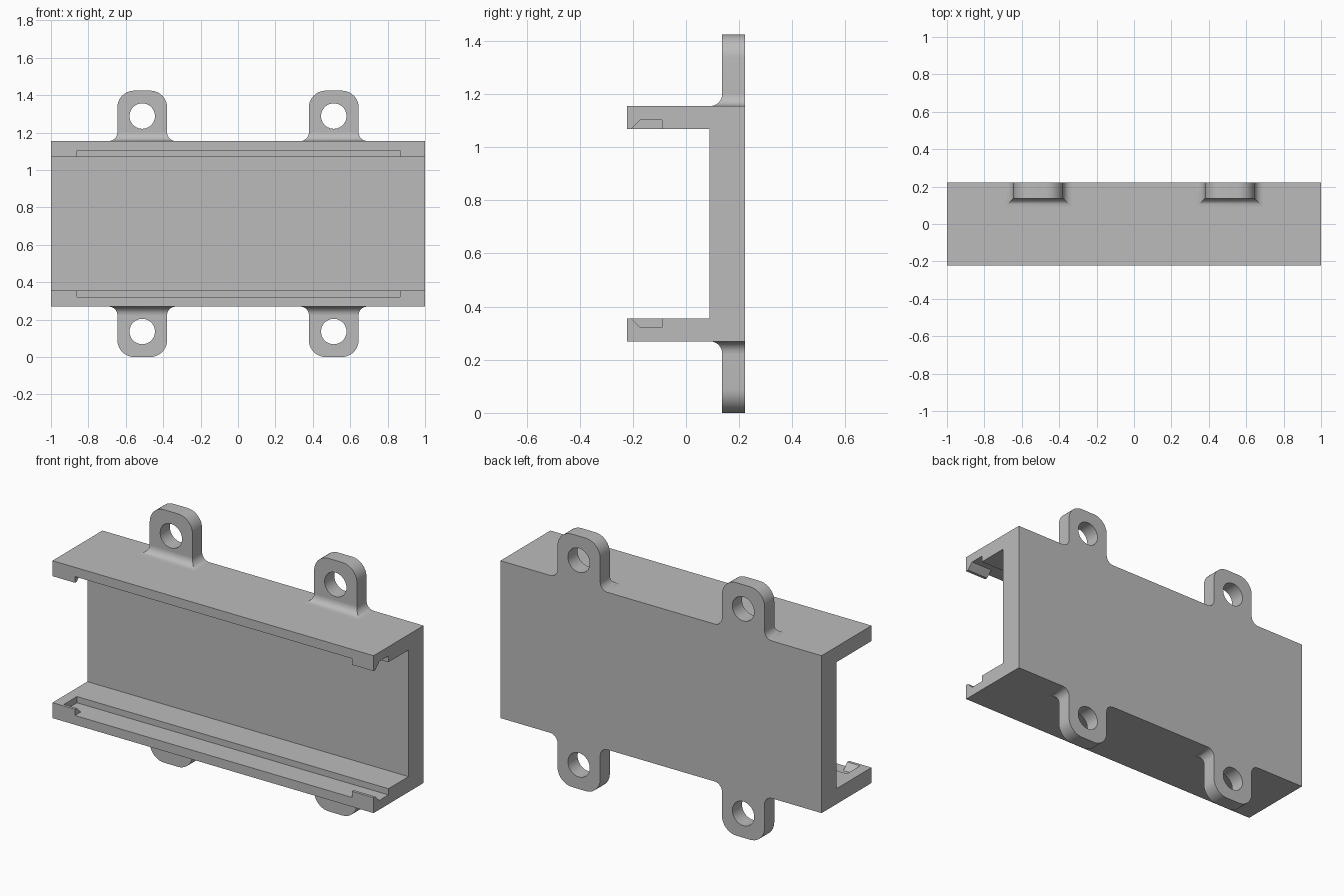
import bpy, bmesh, math
from mathutils import Vector

cube = bpy.data.objects.get("Cube")
if cube:
    bpy.data.objects.remove(cube, do_unlink=True)

MID = 0.712            # height of the horizontal symmetry plane
OUTER, INNER, GROOVE = 0.443, 0.356, 0.391   # flange heights from MID
FRONT, BACK, FLOOR = -0.222, 0.222, 0.088    # depths along y
EAR_FRONT, EAR_HALF, EAR_X = 0.136, 0.133, 0.512
FILLET, CORNER = 0.045, 0.09

grey = bpy.data.materials.new("plain grey")
grey.use_nodes = True
grey.diffuse_color = (0.5, 0.5, 0.5, 1)
bsdf = next(n for n in grey.node_tree.nodes if n.type == "BSDF_PRINCIPLED")
bsdf.inputs["Base Color"].default_value = (0.5, 0.5, 0.5, 1)


def finish(name, bm):
    bmesh.ops.recalc_face_normals(bm, faces=bm.faces)
    mesh = bpy.data.meshes.new(name)
    bm.to_mesh(mesh)
    bm.free()
    mesh.materials.append(grey)
    obj = bpy.data.objects.new(name, mesh)
    bpy.context.collection.objects.link(obj)
    return obj


def activate(obj):
    bpy.ops.object.select_all(action="DESELECT")
    obj.select_set(True)
    bpy.context.view_layer.objects.active = obj


def prism(name, loops, shift):
    """Fill the outline (and any holes) and extrude it by shift."""
    bm = bmesh.new()
    edges = []
    for loop in loops:
        verts = [bm.verts.new(p) for p in loop]
        if len(loops) == 1:
            bm.faces.new(verts)
        else:
            edges += [bm.edges.new((v, verts[i - 1])) for i, v in enumerate(verts)]
    if edges:
        bmesh.ops.triangle_fill(bm, edges=edges, use_beauty=True, normal=Vector(shift))
    ext = bmesh.ops.extrude_face_region(bm, geom=bm.faces[:])["geom"]
    bmesh.ops.translate(bm, vec=shift, verts=[g for g in ext if isinstance(g, bmesh.types.BMVert)])
    return finish(name, bm)


def along_x(name, profile, x0, x1):
    return prism(name, [[(x0, y, MID + h) for y, h in profile]], (x1 - x0, 0, 0))


def cut(target, cutter):
    cutter.hide_render = True
    mod = target.modifiers.new("cut", "BOOLEAN")
    mod.operation, mod.solver, mod.object = "DIFFERENCE", "EXACT", cutter
    activate(target)
    bpy.ops.object.modifier_apply(modifier=mod.name)
    bpy.data.objects.remove(cutter, do_unlink=True)


# Channel-shaped holder
half = [(BACK, OUTER), (FRONT, OUTER), (FRONT, INNER), (FLOOR, INNER)]
body = along_x("channel_body", half + [(y, -h) for y, h in reversed(half)], -1, 1)

# Sliding groove, open at one end, and the front slot between the end lips
for s in (1, -1):
    groove = [(-0.171, GROOVE), (-0.09, GROOVE), (-0.09, 0.3), (-0.206, 0.3), (-0.206, INNER)]
    cut(body, along_x("groove_cutter", [(y, s * h) for y, h in groove], -0.94, 1.1))
    slot = [(-0.3, GROOVE), (-0.09, GROOVE), (-0.09, 0.3), (-0.3, 0.3)]
    cut(body, along_x("slot_cutter", [(y, s * h) for y, h in slot], -0.86, 0.865))


def ear_plate(name, cx, s):
    top = MID
    r = CORNER
    quarter = [math.radians(a) for a in range(0, 91, 9)]
    right = [(EAR_HALF, OUTER + FILLET)]
    right += [(EAR_HALF - r + r * math.cos(a), top - r + r * math.sin(a)) for a in quarter]
    outline = right + [(-x, h) for x, h in reversed(right)]
    turn = [math.tau * i / 40 for i in range(40)]
    hole = [(0.068 * math.cos(a), 0.576 + 0.068 * math.sin(a)) for a in turn]
    loops = [[(cx + x, EAR_FRONT, MID + s * h) for x, h in loop] for loop in (outline, hole)]
    return prism(name, loops, (0, BACK - EAR_FRONT, 0))


def ear_fillet(name, cx, s):
    # Flared foot: rectangular rings shrinking along a quarter circle
    bm = bmesh.new()
    rings = []
    for i in range(9):
        a = math.radians(90) * i / 8
        o = FILLET * (1 - math.sin(a))
        z = MID + s * (OUTER + FILLET * (1 - math.cos(a)))
        w = EAR_HALF + o
        rings.append([bm.verts.new((cx + x, y, z)) for x, y in
                      ((-w, BACK), (-w, EAR_FRONT - o), (w, EAR_FRONT - o), (w, BACK))])
    for low, high in zip(rings, rings[1:]):
        for k in range(4):
            n = (k + 1) % 4
            bm.faces.new((low[k], low[n], high[n], high[k]))
    bm.faces.new(rings[0])
    bm.faces.new(rings[-1])
    return finish(name, bm)


# Four mounting ears with filleted feet
for s, level in ((1, "upper"), (-1, "lower")):
    for cx, side in ((EAR_X, "left"), (-EAR_X, "right")):
        for make, part in ((ear_plate, "ear"), (ear_fillet, "ear_fillet")):
            activate(make(f"{level}_{side}_{part}", cx, s))
            bpy.ops.object.shade_smooth_by_angle(angle=math.radians(30))
